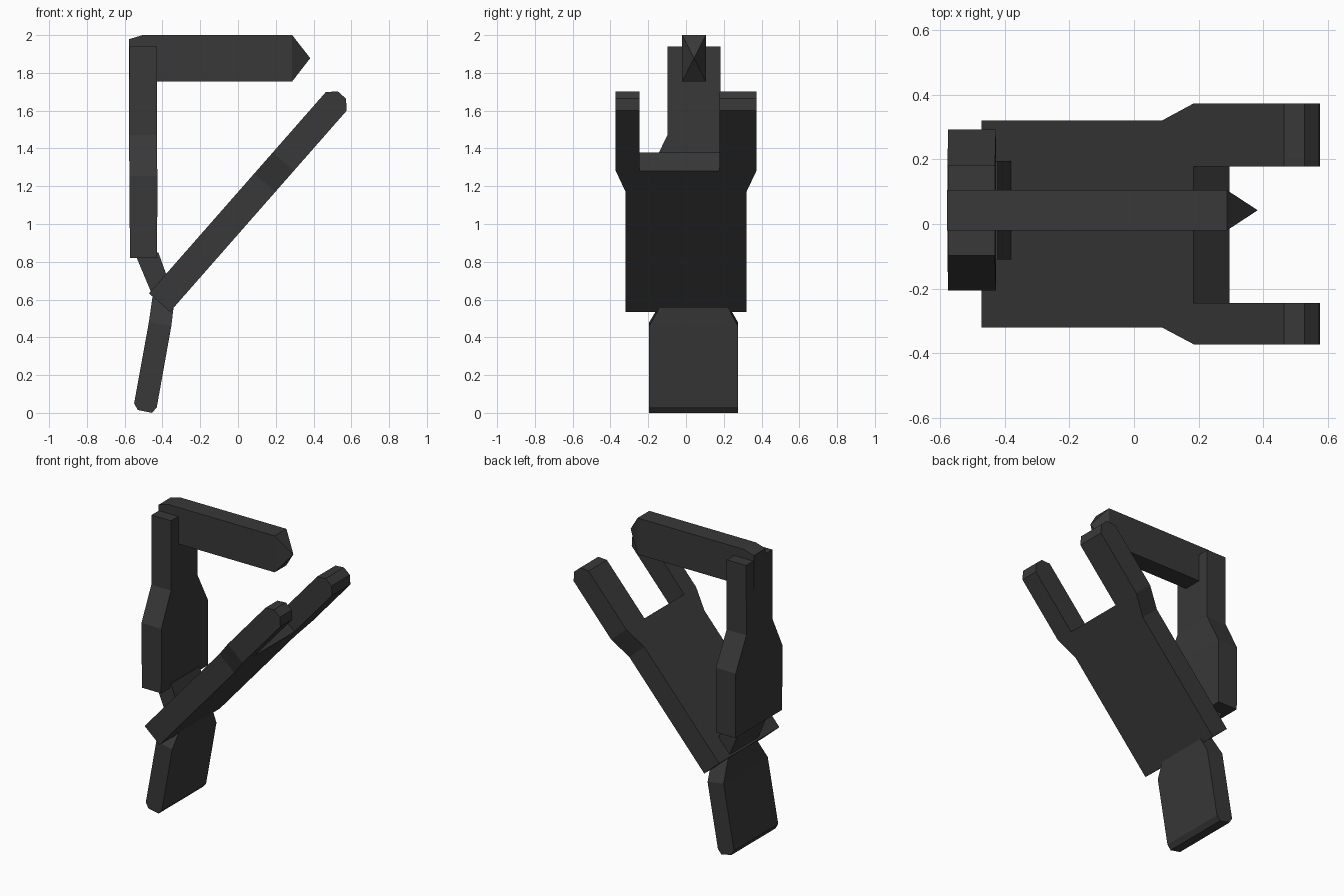
import bpy, bmesh
from mathutils import Vector

if "Cube" in bpy.data.objects:
    bpy.data.objects.remove(bpy.data.objects["Cube"])

dark = bpy.data.materials.new("dark_grey")
dark.diffuse_color = (0.04, 0.04, 0.04, 1)
dark.use_nodes = True
dark.node_tree.nodes["Principled BSDF"].inputs["Base Color"].default_value = dark.diffuse_color


def finish(name, bm):
    bmesh.ops.recalc_face_normals(bm, faces=bm.faces[:])
    mesh = bpy.data.meshes.new(name)
    bm.to_mesh(mesh)
    bm.free()
    mesh.materials.append(dark)
    obj = bpy.data.objects.new(name, mesh)
    bpy.context.collection.objects.link(obj)
    return obj


def loft(name, rings):
    """Join rectangular sections: (xa, za), (xb, zb), y0, y1."""
    bm = bmesh.new()
    loops = []
    for (xa, za), (xb, zb), y0, y1 in rings:
        loops.append([bm.verts.new(p) for p in
                      ((xa, y0, za), (xb, y0, zb), (xb, y1, zb), (xa, y1, za))])
    for a, b in zip(loops, loops[1:]):
        for i in range(4):
            j = (i + 1) % 4
            bm.faces.new((a[i], a[j], b[j], b[i]))
    bm.faces.new(loops[0])
    bm.faces.new(loops[-1])
    return finish(name, bm)


# Slanted forked plate: outline in (length, y), extruded through its thickness
origin = Vector((-0.36, 0, 0.535))
along = Vector((0.66, 0, 0.7515)).normalized()
normal = Vector((-along.z, 0, along.x))
end, thick = 1.463, 0.148
outline = [(0, -0.32), (0.845, -0.32), (0.994, -0.372), (end, -0.372),
           (end, -0.245), (0.994, -0.245), (0.994, 0.178), (end, 0.178),
           (end, 0.373), (0.994, 0.373), (0.845, 0.32), (0, 0.32)]
bm = bmesh.new()
base = bm.faces.new([bm.verts.new(origin + along * u + Vector((0, y, 0)))
                     for u, y in outline])
ext = bmesh.ops.extrude_face_region(bm, geom=[base], use_keep_orig=True)
bmesh.ops.translate(bm, vec=normal * thick,
                    verts=[g for g in ext["geom"] if isinstance(g, bmesh.types.BMVert)])
bmesh.ops.recalc_face_normals(bm, faces=bm.faces[:])
tips = [e for e in bm.edges
        if all((v.co - origin).dot(along) > end - 0.01 for v in e.verts)
        and abs(e.verts[0].co.y - e.verts[1].co.y) > 0.05]
bmesh.ops.bevel(bm, geom=tips, offset=0.045, segments=1, affect='EDGES')
finish("forked_plate", bm)

# Lower stub with bevelled foot, narrowing into the bent neck
loft("lower_stub_and_neck", [
    ((-0.53, 0.015), (-0.455, 0.0), -0.195, 0.275),
    ((-0.55, 0.05), (-0.43, 0.03), -0.195, 0.275),
    ((-0.472, 0.48), (-0.353, 0.46), -0.195, 0.275),
    ((-0.452, 0.62), (-0.335, 0.61), -0.11, 0.195),
    ((-0.538, 0.825), (-0.422, 0.85), -0.11, 0.195)])

# Upright post: wide base, tapered shoulders, narrow top
loft("upright_post", [
    ((-0.572, 0.82), (-0.428, 0.82), -0.205, 0.293),
    ((-0.575, 1.255), (-0.427, 1.255), -0.205, 0.293),
    ((-0.577, 1.47), (-0.43, 1.47), -0.098, 0.182),
    ((-0.575, 1.94), (-0.43, 1.94), -0.098, 0.182)])

# Top bar with bevelled rear corner and pyramid point
loft("top_bar", [
    ((-0.578, 1.755), (-0.578, 1.978), -0.02, 0.105),
    ((-0.505, 1.755), (-0.505, 2.0), -0.02, 0.105),
    ((0.287, 1.755), (0.287, 2.0), -0.02, 0.105),
    ((0.382, 1.8775), (0.382, 1.8785), 0.042, 0.043)])
